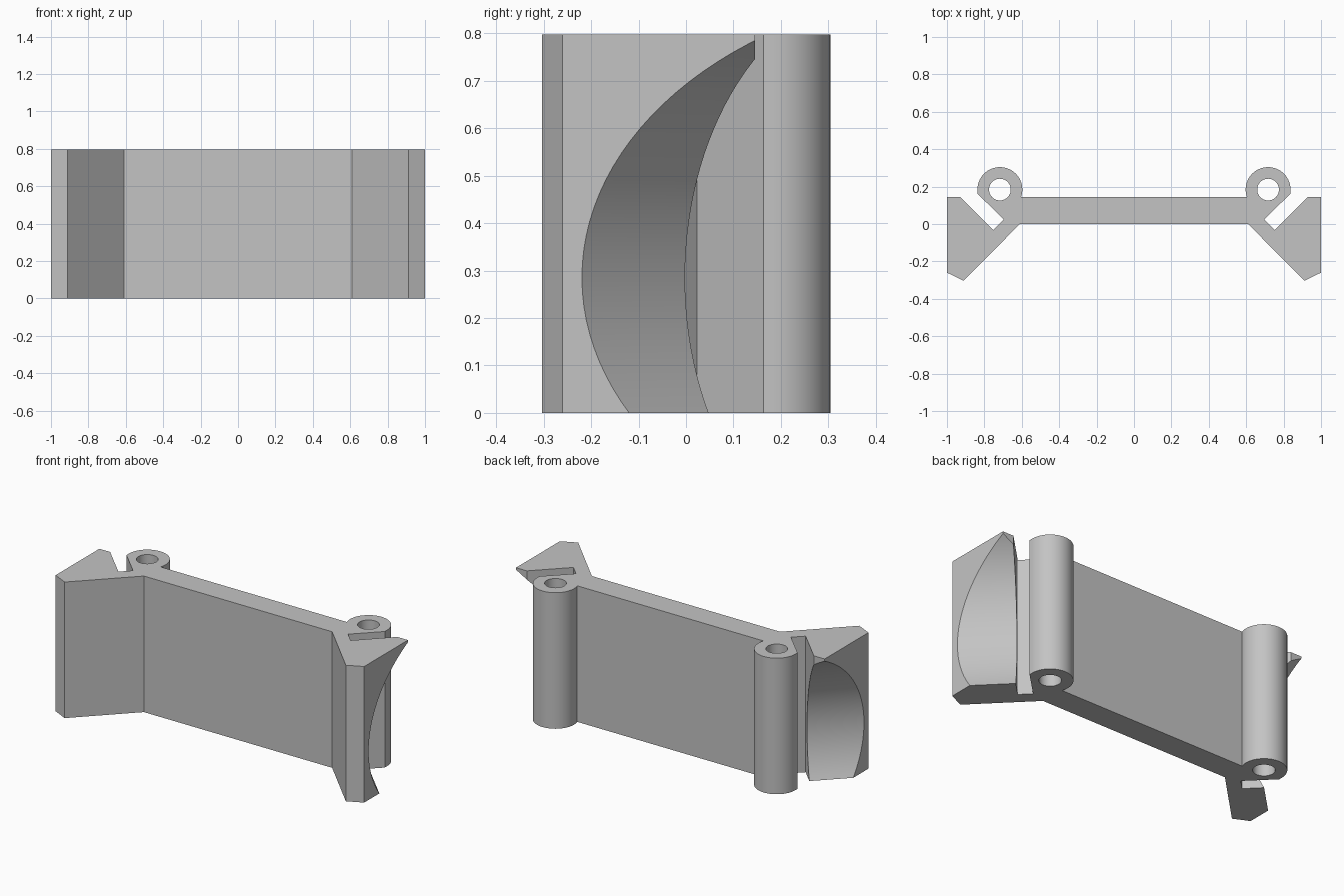
import bpy, bmesh, math
from mathutils import Vector, Matrix

cube = bpy.data.objects.get("Cube")
if cube:
    bpy.data.objects.remove(cube, do_unlink=True)

grey = bpy.data.materials.new("plain grey")
grey.use_nodes = True
colour = (0.55, 0.55, 0.55, 1)
grey.diffuse_color = colour
grey.node_tree.nodes["Principled BSDF"].inputs["Base Color"].default_value = colour

HEIGHT = 0.797
RING = Vector((0.717, 0.184, 0))
RING_R, HOLE_R = 0.12, 0.058


def add_object(name, bm):
    bmesh.ops.recalc_face_normals(bm, faces=bm.faces)
    mesh = bpy.data.meshes.new(name)
    bm.to_mesh(mesh)
    bm.free()
    mesh.materials.append(grey)
    obj = bpy.data.objects.new(name, mesh)
    bpy.context.collection.objects.link(obj)
    return obj


def cylinder(name, radius, depth, matrix, segments):
    bm = bmesh.new()
    bmesh.ops.create_cone(bm, cap_ends=True, segments=segments, radius1=radius,
                          radius2=radius, depth=depth, matrix=matrix)
    return add_object(name, bm)


# Half outline: wing, slot, then the ring around to the back of the bar
half = [(0.61, 0), (0.911, -0.303), (1, -0.26), (1, 0.145), (0.93, 0.145),
        (0.7525, -0.0325), (0.6965, 0.0235), (0.837, 0.163)]
end = math.pi + math.asin((RING.y - 0.145) / RING_R)
steps = 40
for i in range(steps + 1):
    a = end * i / steps
    half.append((RING.x + RING_R * math.cos(a), RING.y + RING_R * math.sin(a)))
outline = half + [(-x, y) for x, y in reversed(half)]

# Body: the outline extruded upward
bm = bmesh.new()
base = bm.faces.new([bm.verts.new((x, y, 0)) for x, y in outline])
top = bmesh.ops.extrude_face_region(bm, geom=[base])["geom"]
bmesh.ops.translate(bm, vec=(0, 0, HEIGHT),
                    verts=[g for g in top if isinstance(g, bmesh.types.BMVert)])
body = add_object("winged_bracket", bm)

# Pin holes and round wing scoops, which stop inside the slots
cutters = []
for side, word in ((1, "left"), (-1, "right")):
    place = Matrix.Translation((side * RING.x, RING.y, HEIGHT / 2))
    cutters.append(cylinder(word + "_pin_hole_cutter", HOLE_R, 2, place, 48))
    across, along = 1.165, 1.016
    centre = Vector((side * (across + along), across - along, 0)) / math.sqrt(2)
    centre.z = 0.285
    turn = Vector((side, -1, 0)).to_track_quat("Z", "Y").to_matrix().to_4x4()
    cutters.append(cylinder(word + "_scoop_cutter", 0.613, 1,
                            Matrix.Translation(centre) @ turn, 128))

bpy.ops.object.select_all(action="DESELECT")
bpy.context.view_layer.objects.active = body
body.select_set(True)
for cutter in cutters:
    cutter.hide_render = True
    mod = body.modifiers.new(cutter.name, "BOOLEAN")
    mod.operation = "DIFFERENCE"
    mod.solver = "EXACT"
    mod.object = cutter
    bpy.ops.object.modifier_apply(modifier=mod.name)
    bpy.data.objects.remove(cutter, do_unlink=True)

bpy.ops.object.shade_smooth_by_angle(angle=math.radians(20))
